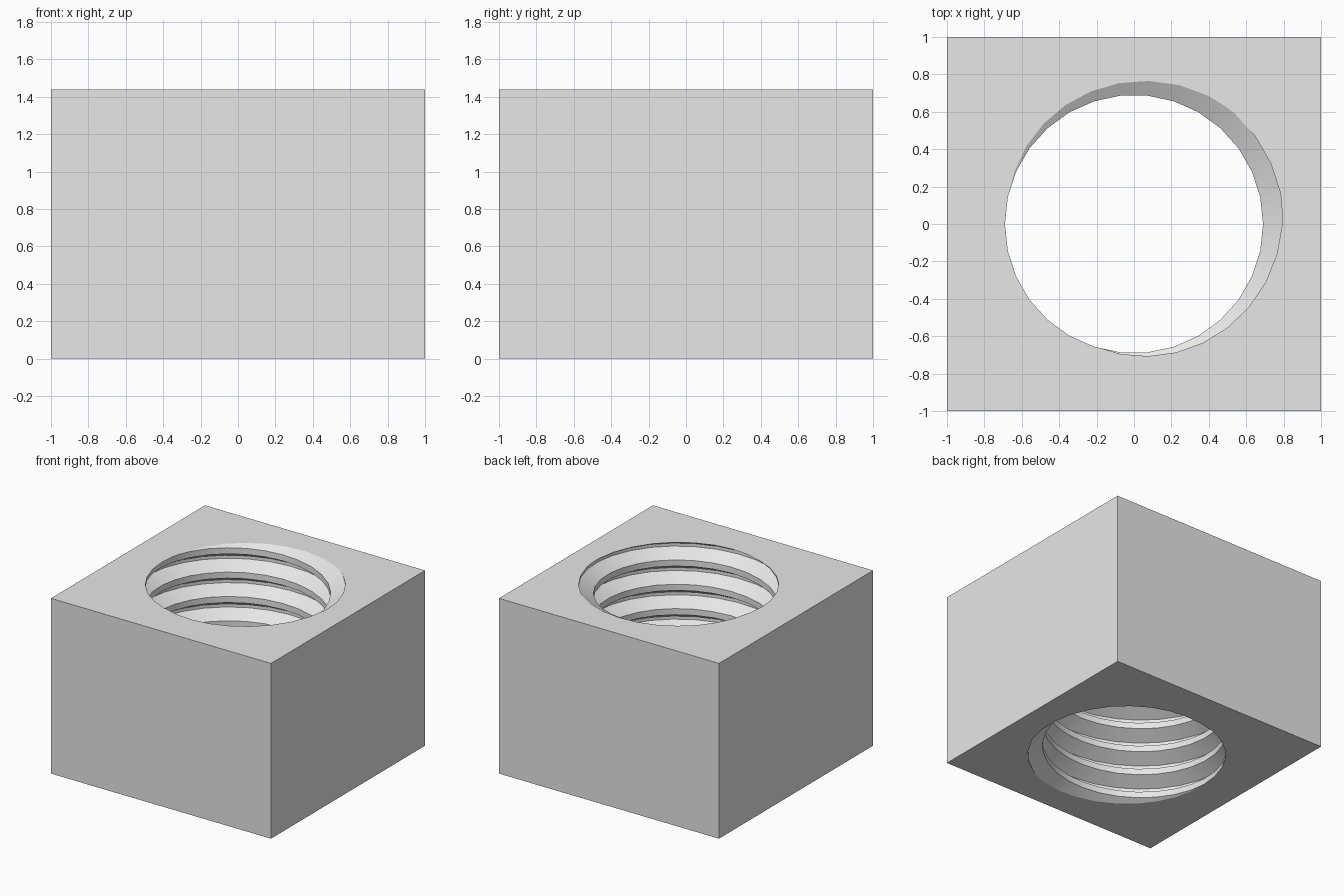
import bpy
import bmesh
from math import cos, sin, tau

cube = bpy.data.objects.get("Cube")
if cube:
    bpy.data.objects.remove(cube)

HEIGHT = 1.44
PITCH = 0.2
MINOR, MAJOR = 0.69, 0.80
STEPS = 30            # sides of the hole per turn
ROOT_PHASE = 0.117    # height of the groove centre at angle 0, in pitches

# One pitch of the thread profile: (radius, height in pitches)
root, flank = 1 / 16, 3 / 8
PROFILE = [(MAJOR, -root), (MAJOR, root), (MINOR, flank), (MINOR, 1 - flank)]

bm = bmesh.new()

# Helical thread surface, running past both ends of the block
columns = []
for i in range(STEPS + 1):
    angle = tau * i / STEPS
    column = []
    for turn in range(-3, 10):
        for radius, offset in PROFILE:
            z = PITCH * (turn + offset + ROOT_PHASE + i / STEPS)
            column.append(bm.verts.new((radius * cos(angle), radius * sin(angle), z)))
    columns.append(column)
for a, b in zip(columns, columns[1:]):
    for j in range(len(a) - 1):
        bm.faces.new((a[j], a[j + 1], b[j + 1], b[j]))
bmesh.ops.remove_doubles(bm, verts=bm.verts, dist=1e-4)

# Trim the thread flush with the bottom and top
for z, direction in ((0, -1), (HEIGHT, 1)):
    bmesh.ops.bisect_plane(bm, geom=bm.verts[:] + bm.edges[:] + bm.faces[:], dist=1e-5,
                           plane_co=(0, 0, z), plane_no=(0, 0, direction), clear_outer=True)

# Square ends around the hole
squares = []
for z in (0, HEIGHT):
    rim = [e for e in bm.edges if e.is_boundary
           and all(abs(v.co.z - z) < 1e-3 for v in e.verts)]
    corners = [bm.verts.new((x, y, z)) for x, y in ((-1, -1), (1, -1), (1, 1), (-1, 1))]
    sides = [bm.edges.new((corners[k], corners[(k + 1) % 4])) for k in range(4)]
    bmesh.ops.triangle_fill(bm, edges=rim + sides, use_beauty=True,
                            normal=(0, 0, 1 if z else -1))
    squares.append(corners)

# Outer walls
low, high = squares
for k in range(4):
    n = (k + 1) % 4
    bm.faces.new((low[k], low[n], high[n], high[k]))
bmesh.ops.recalc_face_normals(bm, faces=bm.faces)

mesh = bpy.data.meshes.new("threaded_block")
bm.to_mesh(mesh)
bm.free()
block = bpy.data.objects.new("threaded_block", mesh)
bpy.context.collection.objects.link(block)

# Plain grey finish
grey = bpy.data.materials.new("light_grey")
grey.use_nodes = True
colour = (0.8, 0.8, 0.8, 1)
grey.diffuse_color = colour
grey.node_tree.nodes["Principled BSDF"].inputs["Base Color"].default_value = colour
mesh.materials.append(grey)

# Smooth the round thread, keep the edges crisp
bpy.ops.object.select_all(action="DESELECT")
block.select_set(True)
bpy.context.view_layer.objects.active = block
bpy.ops.object.shade_smooth_by_angle(angle=0.5)
